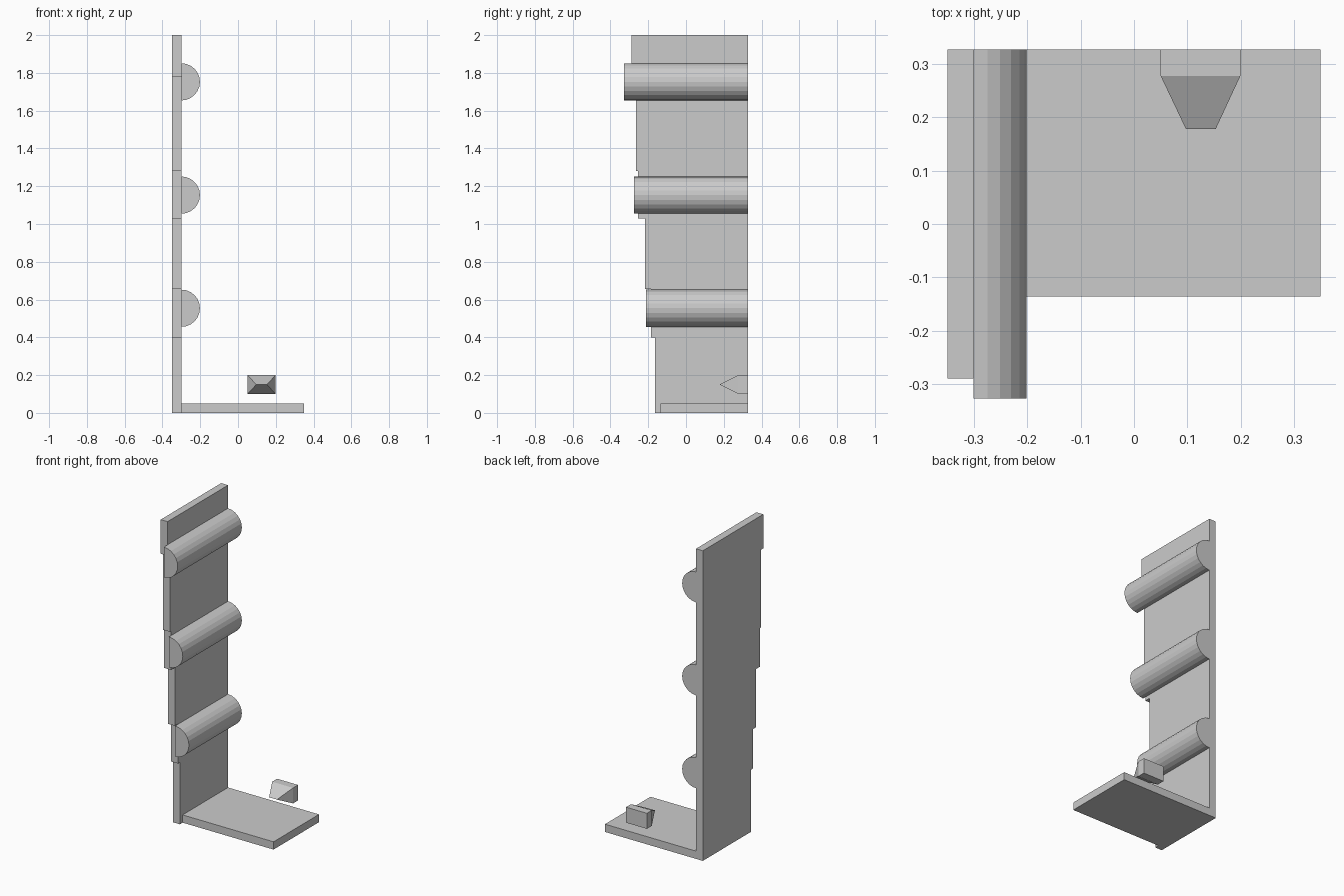
import bpy, bmesh, math

if "Cube" in bpy.data.objects:
    bpy.data.objects.remove(bpy.data.objects["Cube"])

BACK = 0.327          # shared rear plane (y)
WALL = -0.30          # inner face of the upright panel (x)

grey = bpy.data.materials.new("light_grey")
grey.diffuse_color = (0.6, 0.6, 0.6, 1)
grey.use_nodes = True
grey.node_tree.nodes["Principled BSDF"].inputs["Base Color"].default_value = grey.diffuse_color


def prism(name, profile, axis, start, end):
    """Extrude a closed 2D profile: axis 'x' takes (y, z), axis 'y' takes (x, z)."""
    def point(p, d):
        return (d, p[0], p[1]) if axis == 'x' else (p[0], d, p[1])
    bm = bmesh.new()
    face = bm.faces.new([bm.verts.new(point(p, start)) for p in profile])
    top = bmesh.ops.extrude_face_region(bm, geom=[face])
    move = [b - a for a, b in zip(point((0, 0), start), point((0, 0), end))]
    verts = [g for g in top["geom"] if isinstance(g, bmesh.types.BMVert)]
    bmesh.ops.translate(bm, vec=move, verts=verts)
    return finish(name, bm)


def finish(name, bm):
    bmesh.ops.recalc_face_normals(bm, faces=bm.faces)
    mesh = bpy.data.meshes.new(name)
    bm.to_mesh(mesh)
    bm.free()
    mesh.materials.append(grey)
    obj = bpy.data.objects.new(name, mesh)
    bpy.context.collection.objects.link(obj)
    return obj


# Upright panel with a stepped front edge: (top of step, front y)
steps = [(0.40, -0.164), (0.655, -0.185), (1.03, -0.216),
         (1.28, -0.254), (1.78, -0.265), (2.0, -0.289)]
outline, z = [(BACK, 0)], 0
for top, front in steps:
    outline += [(front, z), (front, top)]
    z = top
outline.append((BACK, 2.0))
prism("upright_panel", outline, 'x', -0.349, WALL)

# Base plate
prism("base_plate", [(WALL, 0), (0.349, 0), (0.349, 0.05), (WALL, 0.05)],
      'y', -0.136, BACK)

# Half-round rails, longer towards the top
R = 0.0985
for i, (zc, front) in enumerate([(0.554, -0.212), (1.153, -0.275), (1.7525, -BACK)]):
    arc = [(WALL + R * math.cos(a), zc + R * math.sin(a))
           for a in (math.radians(-90 + 15 * k) for k in range(13))]
    prism(f"half_round_rail_{i + 1}", arc, 'y', front, BACK)

# Wedge block: short box tapering to a horizontal ridge
bm = bmesh.new()
rings = [[bm.verts.new((x, y, z)) for x, z in
          ((0.05, 0.10), (0.199, 0.10), (0.199, 0.20), (0.05, 0.20))]
         for y in (BACK, 0.277)]
left, right = bm.verts.new((0.097, 0.178, 0.15)), bm.verts.new((0.153, 0.178, 0.15))
bm.faces.new(rings[0])
for k in range(4):
    n = (k + 1) % 4
    bm.faces.new((rings[0][k], rings[0][n], rings[1][n], rings[1][k]))
a, b, c, d = rings[1]
for f in ((a, b, right, left), (b, c, right), (c, d, left, right), (d, a, left)):
    bm.faces.new(f)
finish("wedge_block", bm)
